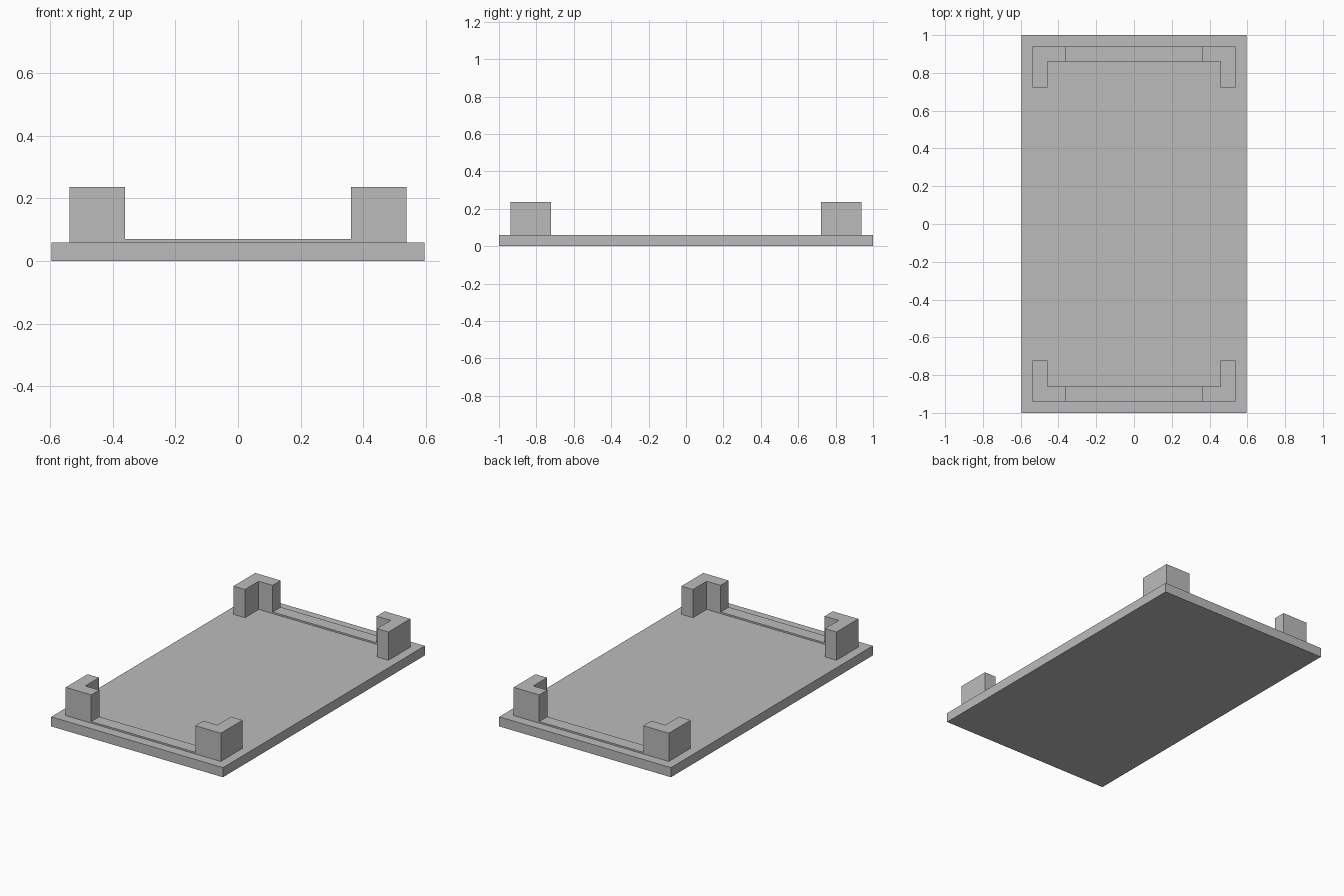
import bpy
import bmesh

cube = bpy.data.objects.get("Cube")
if cube:
    bpy.data.objects.remove(cube, do_unlink=True)

grey = bpy.data.materials.new("light_grey")
grey.use_nodes = True
COLOUR = (0.5, 0.5, 0.5, 1)
grey.diffuse_color = COLOUR
grey.node_tree.nodes["Principled BSDF"].inputs["Base Color"].default_value = COLOUR

# Main dimensions
HALF_X, HALF_Y, BASE_TOP = 0.596, 1.0, 0.06
OUT_X, OUT_Y = 0.538, 0.939          # outer corner of the brackets
WALL = 0.08
END_X, END_Y = 0.361, 0.723          # free ends of the bracket arms
BRACKET_TOP, RAIL_TOP = 0.237, 0.07


def prism(name, outline, z0, z1):
    """Extrude a flat outline from z0 up to z1."""
    bm = bmesh.new()
    face = bm.faces.new([bm.verts.new((x, y, z0)) for x, y in outline])
    top = bmesh.ops.extrude_face_region(bm, geom=[face])["geom"]
    verts = [v for v in top if isinstance(v, bmesh.types.BMVert)]
    bmesh.ops.translate(bm, vec=(0, 0, z1 - z0), verts=verts)
    bmesh.ops.recalc_face_normals(bm, faces=bm.faces)
    mesh = bpy.data.meshes.new(name)
    bm.to_mesh(mesh)
    bm.free()
    mesh.materials.append(grey)
    obj = bpy.data.objects.new(name, mesh)
    bpy.context.collection.objects.link(obj)
    return obj


def rectangle(x0, x1, y0, y1):
    return [(x0, y0), (x1, y0), (x1, y1), (x0, y1)]


# Base plate
prism("base_plate", rectangle(-HALF_X, HALF_X, -HALF_Y, HALF_Y), 0, BASE_TOP)

# L-shaped corner brackets and the low rails between them
corner = [(OUT_X, OUT_Y), (END_X, OUT_Y), (END_X, OUT_Y - WALL),
          (OUT_X - WALL, OUT_Y - WALL), (OUT_X - WALL, END_Y), (OUT_X, END_Y)]
for end, sy in (("front", -1), ("back", 1)):
    for side, sx in (("right", -1), ("left", 1)):
        prism(f"{end}_{side}_bracket", [(sx * x, sy * y) for x, y in corner],
              BASE_TOP, BRACKET_TOP)
    prism(f"{end}_rail", rectangle(-END_X, END_X, sy * (OUT_Y - WALL), sy * OUT_Y),
          BASE_TOP, RAIL_TOP)
